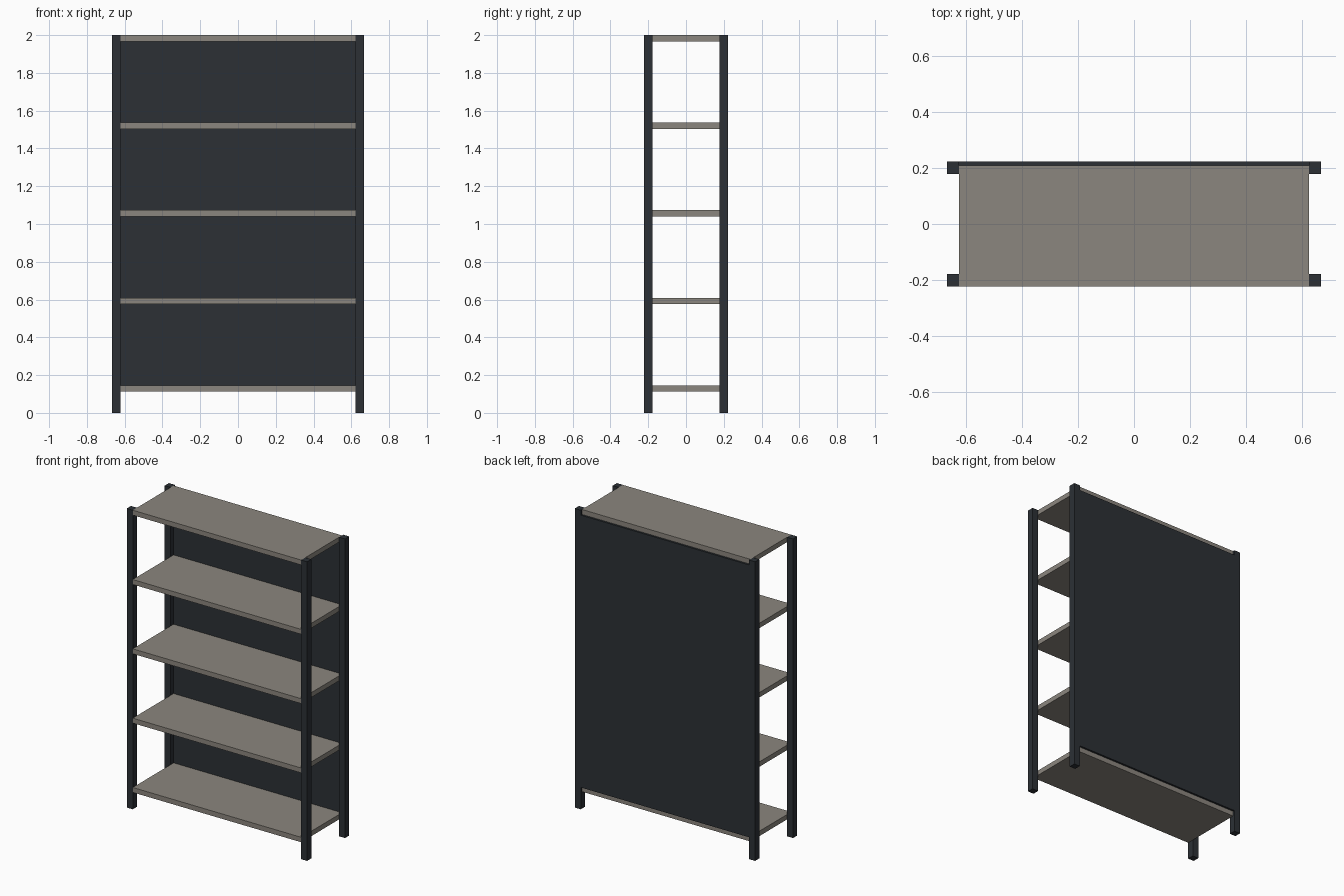
import bpy

if "Cube" in bpy.data.objects:
    bpy.data.objects.remove(bpy.data.objects["Cube"])

HALF_W, HALF_D, HEIGHT = 0.667, 0.222, 2.0
POST, SHELF_T, PANEL_T = 0.044, 0.033, 0.013
LOWEST_TOP, COUNT = 0.146, 5


def material(name, rgb):
    m = bpy.data.materials.new(name)
    m.diffuse_color = (*rgb, 1)
    m.use_nodes = True
    m.node_tree.nodes["Principled BSDF"].inputs["Base Color"].default_value = m.diffuse_color
    return m


def box(name, lo, hi, mat):
    bpy.ops.mesh.primitive_cube_add(size=1, location=[(a + b) / 2 for a, b in zip(lo, hi)])
    ob = bpy.context.object
    ob.name = name
    ob.scale = [b - a for a, b in zip(lo, hi)]
    bpy.ops.object.transform_apply(location=False, rotation=False, scale=True)
    ob.data.materials.append(mat)
    return ob


metal = material("dark_metal", (0.025, 0.030, 0.036))
board = material("grey_board", (0.26, 0.24, 0.21))
inner = HALF_W - POST

# Four corner posts
for side, x in (("left", -HALF_W), ("right", inner)):
    for end, y in (("front", -HALF_D), ("back", HALF_D - POST)):
        box(f"{end}_{side}_post", (x, y, 0), (x + POST, y + POST, HEIGHT), metal)

# Evenly spaced shelves between the posts
for i in range(COUNT):
    top = LOWEST_TOP + i * (HEIGHT - LOWEST_TOP) / (COUNT - 1)
    box(f"shelf_{i + 1}", (-inner, -HALF_D, top - SHELF_T),
        (inner, HALF_D - PANEL_T, top), board)

# Back panel from the lowest shelf's top to the highest shelf's underside
box("back_panel", (-inner, HALF_D - PANEL_T, LOWEST_TOP),
    (inner, HALF_D, HEIGHT - SHELF_T), metal)
